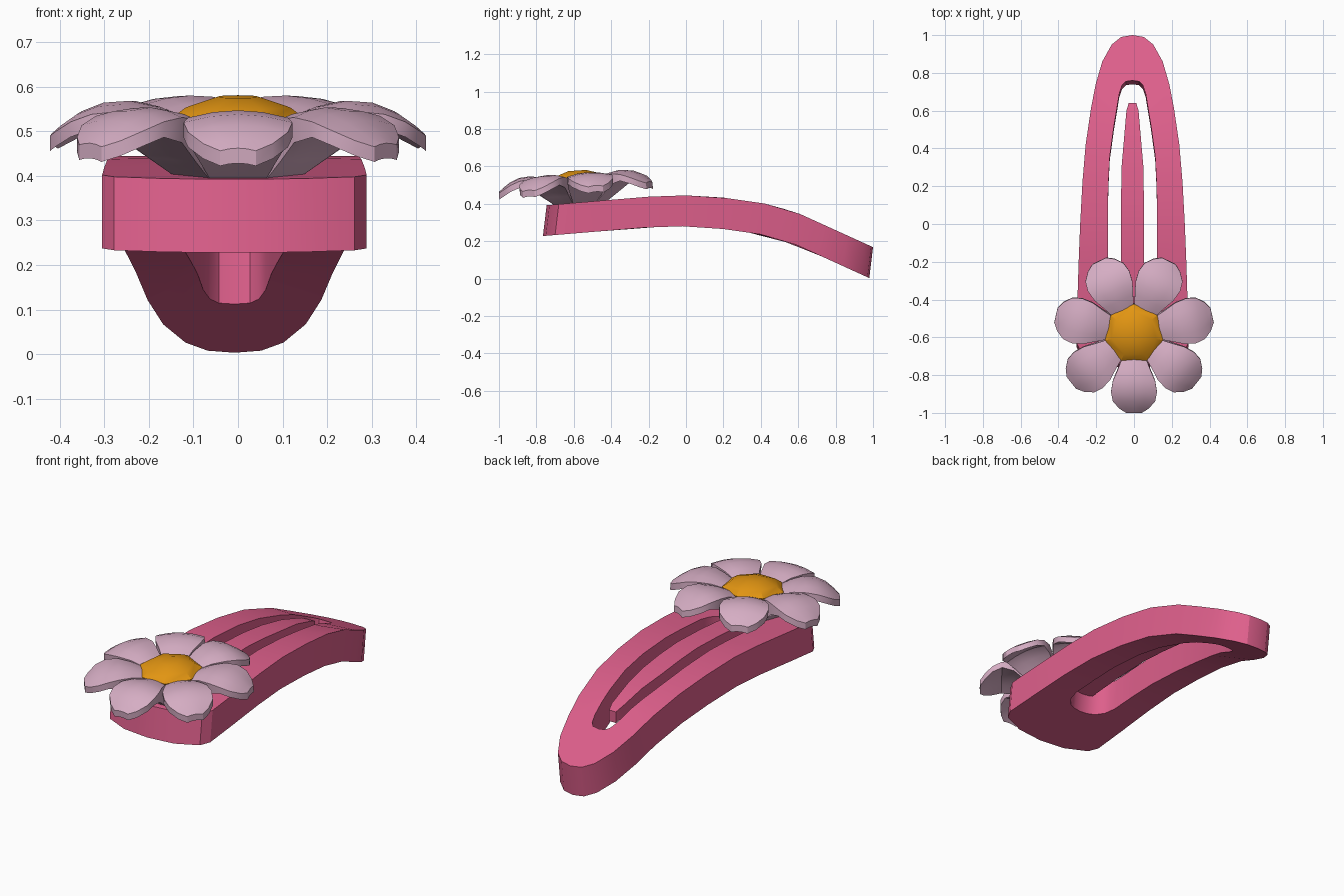
import bpy, bmesh, math
from mathutils import Matrix, Vector

if "Cube" in bpy.data.objects:
    bpy.data.objects.remove(bpy.data.objects["Cube"])


def material(name, rgb):
    m = bpy.data.materials.new(name)
    m.diffuse_color = (*rgb, 1)
    m.use_nodes = True
    m.node_tree.nodes["Principled BSDF"].inputs["Base Color"].default_value = m.diffuse_color
    return m


PINK = material("rose_pink", (0.73, 0.115, 0.26))
PETAL = material("pale_pink", (0.67, 0.42, 0.55))
YELLOW = material("golden_yellow", (0.76, 0.30, 0.006))


def loft(name, rings, mat, closed=False, angle=30, matrix=None):
    """Skin a list of equal-sized point rings; cap the ends unless closed."""
    bm = bmesh.new()
    vs = [[bm.verts.new(p) for p in ring] for ring in rings]
    n = len(rings[0])
    for i in range(len(vs) - (0 if closed else 1)):
        a, b = vs[i], vs[(i + 1) % len(vs)]
        for j in range(n):
            k = (j + 1) % n
            bm.faces.new((a[j], a[k], b[k], b[j]))
    if not closed:
        bm.faces.new(vs[0])
        bm.faces.new(vs[-1])
    if matrix:
        bm.transform(matrix)
    bmesh.ops.recalc_face_normals(bm, faces=bm.faces)
    me = bpy.data.meshes.new(name)
    bm.to_mesh(me)
    bm.free()
    me.materials.append(mat)
    ob = bpy.data.objects.new(name, me)
    bpy.context.collection.objects.link(ob)
    bpy.ops.object.select_all(action='DESELECT')
    ob.select_set(True)
    bpy.context.view_layer.objects.active = ob
    bpy.ops.object.shade_smooth_by_angle(angle=math.radians(angle))
    return ob


# bent side profile of the clip: (y, top z)
BEND = [(-0.8, 0.388), (-0.5, 0.413), (-0.2, 0.438), (0, 0.445), (0.2, 0.433),
        (0.43, 0.40), (0.6, 0.35), (1.0, 0.168)]


def top_z(y):
    for (y0, z0), (y1, z1) in zip(BEND, BEND[1:]):
        if y <= y1:
            return z0 + (z1 - z0) * (y - y0) / (y1 - y0)
    return BEND[-1][1]


CX = -0.008

# clip frame: outer outline and slot outline, right half from tip to front
half = [((0, 1.0), (0, .76)), ((.06, .99), (.035, .755)), ((.11, .95), (.055, .735)),
        ((.16, .86), (.07, .69)), ((.195, .74), (.083, .61)), ((.22, .61), (.098, .52)),
        ((.248, .42), (.12, .36)), ((.265, .22), (.128, .2)), ((.277, 0), (.13, 0)),
        ((.285, -.2), (.13, -.15)), ((.293, -.45), (.13, -.3)), ((.297, -.63), (.115, -.36)),
        ((.27, -.68), (.08, -.40)), ((.15, -.73), (.04, -.415)), ((0, -.745), (0, -.42))]
outline = half + [((-o[0], o[1]), (-i[0], i[1])) for o, i in half[-2:0:-1]]


def frame_section(outer, inner):
    pts = [Vector((CX + x, y, top_z(y))) for x, y in (outer, inner)]
    drop = Vector((0, -0.02, -0.165))
    return [pts[0], pts[1], pts[1] + drop, pts[0] + drop]


loft("clip_frame", [frame_section(o, i) for o, i in outline], PINK, closed=True)

# thin tongue in the slot
tongue = [(.02, .64), (.032, .6), (.045, .45), (.058, .3), (.06, .15), (.06, 0),
          (.06, -.2), (.06, -.45)]
loft("clip_tongue", [[(CX + sx * w, y, top_z(y) - 0.004 - d)
                      for sx, d in ((-1, 0), (1, 0), (1, .06), (-1, .06))]
                     for w, y in tongue], PINK)

# flower sits tilted on the front of the clip
tilt = (Matrix.Translation((0, -0.575, 0)) @ Matrix.Translation((0, 0, 0.45))
        @ Matrix.Rotation(math.radians(4), 4, 'X') @ Matrix.Translation((0, 0, -0.45)))

# petal stations: radius, half width, top z, underside z
stations = [(.13, .062, .53, .40), (.19, .086, .553, .445), (.25, .112, .565, .508),
            (.31, .122, .56, .525), (.36, .112, .54, .506), (.40, .078, .512, .478),
            (.424, .04, .492, .458)]
ACROSS = [-1, -.5, 0, .5, 1]


def petal_section(r, w, top, bot):
    crown = [0.018 * t * t * (w / .122) for t in ACROSS]
    upper = [(r, w * t, top - c) for t, c in zip(ACROSS, crown)]
    lower = [(r, w * t, bot - c * (r > .2)) for t, c in zip(ACROSS, crown)]
    return upper + lower[::-1]


for i in range(7):
    turn = Matrix.Rotation(-math.pi / 2 + i * math.tau / 7, 4, 'Z')
    loft(f"petal_{i + 1}", [petal_section(*s) for s in stations], PETAL,
         matrix=tilt @ turn)

# seven-sided flower centre
rings = [(.10, .40), (.157, .53), (.12, .556), (.05, .578)]
loft("flower_centre",
     [[(r * math.cos(a), r * math.sin(a), z)
       for a in (math.pi / 2 + k * math.tau / 7 for k in range(7))] for r, z in rings],
     YELLOW, angle=20, matrix=tilt)
